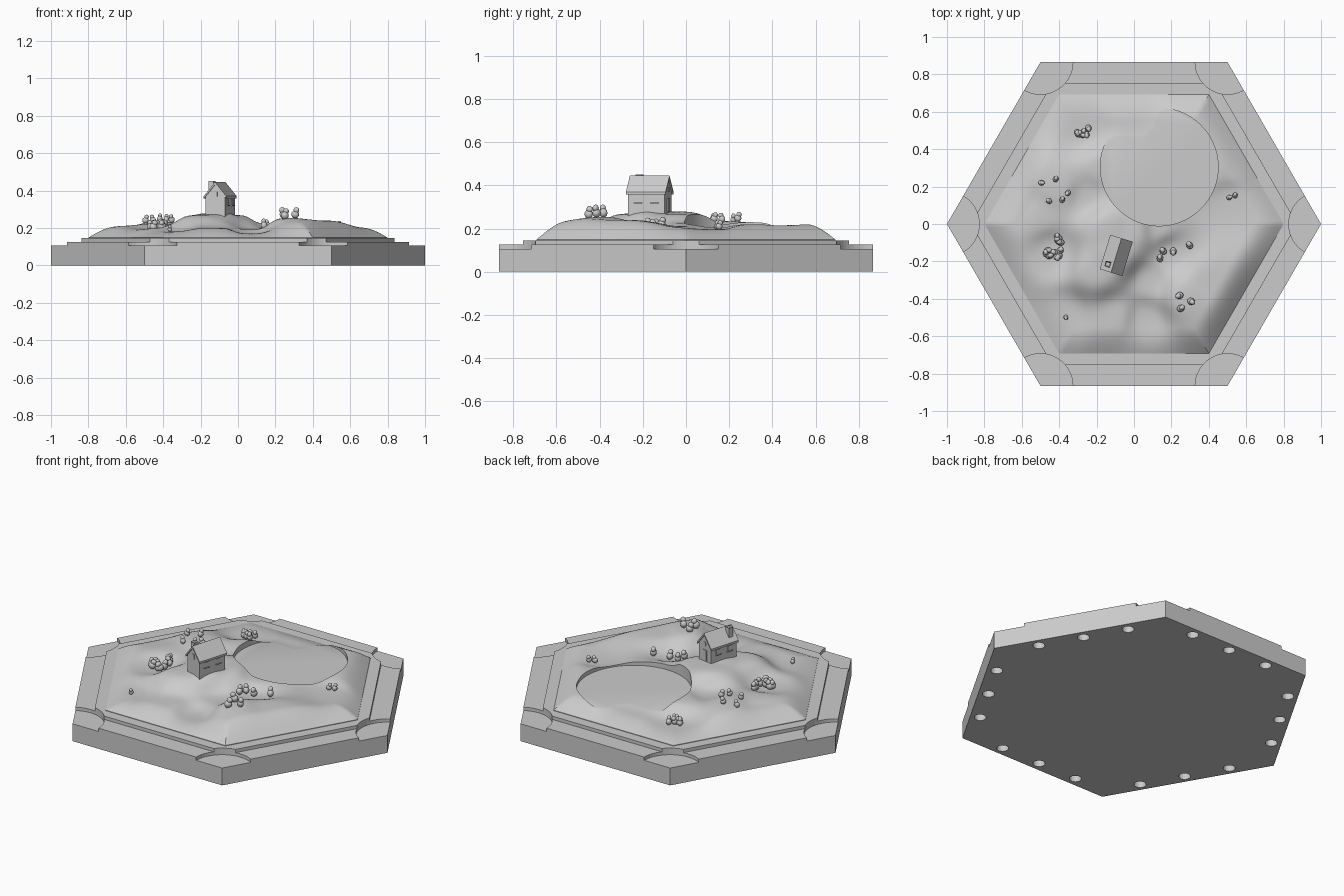
import bpy, bmesh, math, random
from mathutils import Matrix, Vector

random.seed(4)
cube = bpy.data.objects.get("Cube")
if cube:
    bpy.data.objects.remove(cube)

stone = bpy.data.materials.new("light grey")
stone.use_nodes = True
GREY = (0.6, 0.6, 0.6, 1)
stone.diffuse_color = GREY
stone.node_tree.nodes["Principled BSDF"].inputs["Base Color"].default_value = GREY


def finish(bm, name, smooth=False, place=None):
    """Turn a bmesh into a named, coloured object."""
    if place:
        bm.transform(place)
    bmesh.ops.recalc_face_normals(bm, faces=bm.faces)
    mesh = bpy.data.meshes.new(name)
    bm.to_mesh(mesh)
    bm.free()
    obj = bpy.data.objects.new(name, mesh)
    bpy.context.collection.objects.link(obj)
    mesh.materials.append(stone)
    if smooth:
        smooth_by_angle(obj)
    return obj


def activate(obj):
    bpy.ops.object.select_all(action='DESELECT')
    obj.select_set(True)
    bpy.context.view_layer.objects.active = obj


def smooth_by_angle(obj):
    activate(obj)
    bpy.ops.object.shade_smooth_by_angle(angle=math.radians(35))


def add_prism(bm, sides, radius, z0, z1, x=0, y=0, fan=False):
    """Upright prism; a six-sided one has its corners on the x axis."""
    m = Matrix.Translation((x, y, (z0 + z1) / 2)) @ Matrix.Rotation(math.pi / 6, 4, 'Z')
    bmesh.ops.create_cone(bm, cap_ends=True, cap_tris=fan, segments=sides,
                          radius1=radius, radius2=radius, depth=z1 - z0, matrix=m)


def add_box(bm, centre, size):
    m = Matrix.Translation(centre) @ Matrix.Diagonal((*size, 1))
    return bmesh.ops.create_cube(bm, size=1, matrix=m)["verts"]


def add_extrusion(bm, profile, length):
    """Extrude an x-z profile along y, centred on y = 0."""
    face = bm.faces.new([bm.verts.new((x, -length / 2, z)) for x, z in profile])
    new = bmesh.ops.extrude_face_region(bm, geom=[face], use_keep_orig=True)["geom"]
    moved = [v for v in new if isinstance(v, bmesh.types.BMVert)]
    bmesh.ops.translate(bm, verts=moved, vec=(0, length, 0))


def cut(obj, cutter):
    mod = obj.modifiers.new("cut", 'BOOLEAN')
    mod.operation = 'DIFFERENCE'
    mod.object = cutter
    activate(obj)
    bpy.ops.object.modifier_apply(modifier=mod.name)


# Hexagonal base with a raised inner plate
bm = bmesh.new()
add_prism(bm, 6, 1, 0, 0.125)
base = finish(bm, "hex_base")
bm = bmesh.new()
add_prism(bm, 6, 0.872, 0.115, 0.145)
plate = finish(bm, "inner_plate")

# Corner recesses and the peg holes underneath
bm = bmesh.new()
for i in range(6):
    a = i * math.pi / 3
    add_prism(bm, 48, 0.173, 0.105, 0.3, math.cos(a), math.sin(a))
corner_cutter = finish(bm, "corner_cutter")
bm = bmesh.new()
for i in range(6):
    turn = Matrix.Rotation((i + 0.5) * math.pi / 3, 3, 'Z')
    for side in (-0.26, 0, 0.26):
        p = turn @ Vector((0.81, side, 0))
        add_prism(bm, 20, 0.033, -0.05, 0.06, p.x, p.y)
hole_cutter = finish(bm, "hole_cutter")
cut(base, corner_cutter)
cut(base, hole_cutter)
cut(plate, corner_cutter)

# Terrain: heights blended between a few peaks and hollows
SPOTS = [
    (-.1, -.17, .285), (-.15, -.02, .28), (0, -.05, .27), (-.2, -.25, .27),
    (-.4, .18, .235), (-.5, .05, .22), (-.6, .1, .205), (-.27, .5, .165),
    (-.26, .15, .205), (-.17, .3, .23), (.27, -.38, .255), (.4, -.3, .24),
    (.08, -.3, .19), (.2, -.15, .185), (.05, -.5, .165), (-.43, -.15, .185),
    (-.37, -.49, .18), (.52, .14, .195), (.55, .3, .215), (.3, .6, .22),
    (0, .62, .185), (.14, -.02, .225), (.45, .3, .22), (-.1, -.5, .2)]


def ground(x, y):
    total = weight = 0
    for sx, sy, sz in SPOTS:
        w = ((x - sx) ** 2 + (y - sy) ** 2 + 0.004) ** -2
        total += w * sz
        weight += w
    across = max(abs(y), abs(x) * math.cos(math.pi / 6) + abs(y) / 2)
    t = min(1, max(0, (0.693 - across) / 0.14))
    return 0.148 + (total / weight - 0.148) * math.sin(t * math.pi / 2)


FLOOR, TOP = 0.13, 0.148
bm = bmesh.new()
add_prism(bm, 6, 0.8, FLOOR, TOP, fan=True)
bmesh.ops.subdivide_edges(bm, edges=bm.edges[:], cuts=40, use_grid_fill=True)
for v in bm.verts:
    t = (v.co.z - FLOOR) / (TOP - FLOOR)
    v.co.z = FLOOR + t * (ground(v.co.x, v.co.y) - FLOOR)
terrain = finish(bm, "terrain")

# Flat round pond bed
bm = bmesh.new()
add_prism(bm, 64, 0.315, 0.195, 0.4, 0.135, 0.305)
pond_cutter = finish(bm, "pond_cutter")
cut(terrain, pond_cutter)
smooth_by_angle(terrain)
for cutter in (corner_cutter, hole_cutter, pond_cutter):
    cutter.hide_render = True
    bpy.data.objects.remove(cutter)

# House
spot = Matrix.Translation((-0.095, -0.168, 0.28)) @ Matrix.Rotation(math.radians(-17), 4, 'Z')
W, L, EAVE, RIDGE = 0.054, 0.178, 0.088, 0.152
bm = bmesh.new()
add_extrusion(bm, [(-W, -0.05), (W, -0.05), (W, EAVE), (0, RIDGE), (-W, EAVE)], L)
finish(bm, "house_walls", place=spot)
bm = bmesh.new()
R, DROP = 0.063, 0.078
add_extrusion(bm, [(-R, DROP), (0, RIDGE), (R, DROP), (R, DROP + 0.012),
                   (0, RIDGE + 0.013), (-R, DROP + 0.012)], 0.192)
finish(bm, "roof", place=spot)

bm = bmesh.new()
add_box(bm, (-0.029, -0.058, 0.13), (0.03, 0.03, 0.08))
cap = max(bm.faces, key=lambda f: f.calc_center_median().z)
bmesh.ops.inset_region(bm, faces=[cap], thickness=0.007)
bmesh.ops.translate(bm, verts=cap.verts[:], vec=(0, 0, -0.015))
finish(bm, "chimney", place=spot)

# Windows with sills on both long walls, door and vent on the gables
bm = bmesh.new()
for side in (-W, W):
    for y in (-0.04, 0.04):
        add_box(bm, (side, y, 0.057), (0.006, 0.03, 0.03))
        add_box(bm, (side, y, 0.039), (0.014, 0.038, 0.005))
add_box(bm, (0, -L / 2, 0.1), (0.022, 0.006, 0.026))
add_box(bm, (0, L / 2, 0.1), (0.02, 0.006, 0.02))
finish(bm, "windows", place=spot)
bm = bmesh.new()
add_box(bm, (0, L / 2, 0.03), (0.032, 0.008, 0.065))
finish(bm, "door", place=spot)


# Shrubs: leafy clumps on short stems
def shrubs(name, places, size):
    bm = bmesh.new()
    for x, y in places:
        z = ground(x, y)
        add_prism(bm, 6, size * 0.3, z - 0.02, z + size, x, y)
        lean = random.uniform(0, math.tau)
        for lift, wide in ((0.9, 1), (1.9, 0.75)):
            shift = size * 0.35 * lift
            m = Matrix.Translation((x + shift * math.cos(lean), y + shift * math.sin(lean),
                                    z + size * lift))
            m = m @ Matrix.Rotation(lean, 4, 'Z') @ Matrix.Diagonal((wide, wide * 0.85, wide, 1))
            bmesh.ops.create_icosphere(bm, subdivisions=2, radius=size, matrix=m)
    finish(bm, name, smooth=True)


def clump(x, y, dx, dy, count):
    return [(x + random.uniform(-dx, dx), y + random.uniform(-dy, dy)) for _ in range(count)]


shrubs("north_shrubs", clump(-.275, .5, .035, .03, 7), 0.019)
shrubs("west_shrubs", clump(-.43, -.17, .045, .03, 7) + clump(-.4, -.1, .02, .03, 4), 0.021)
shrubs("hill_shrubs", [(-.5, .22), (-.42, .235), (-.45, .12), (-.385, .125), (-.35, .17)], 0.017)
shrubs("valley_shrubs", [(.14, -.19), (.16, -.15), (.21, -.14), (.3, -.12)], 0.021)
shrubs("south_shrubs", [(.25, -.38), (.3, -.41), (.245, -.455)], 0.022)
shrubs("east_shrubs", [(.505, .14), (.54, .148)], 0.016)
shrubs("lone_shrub", [(-.365, -.495)], 0.014)
